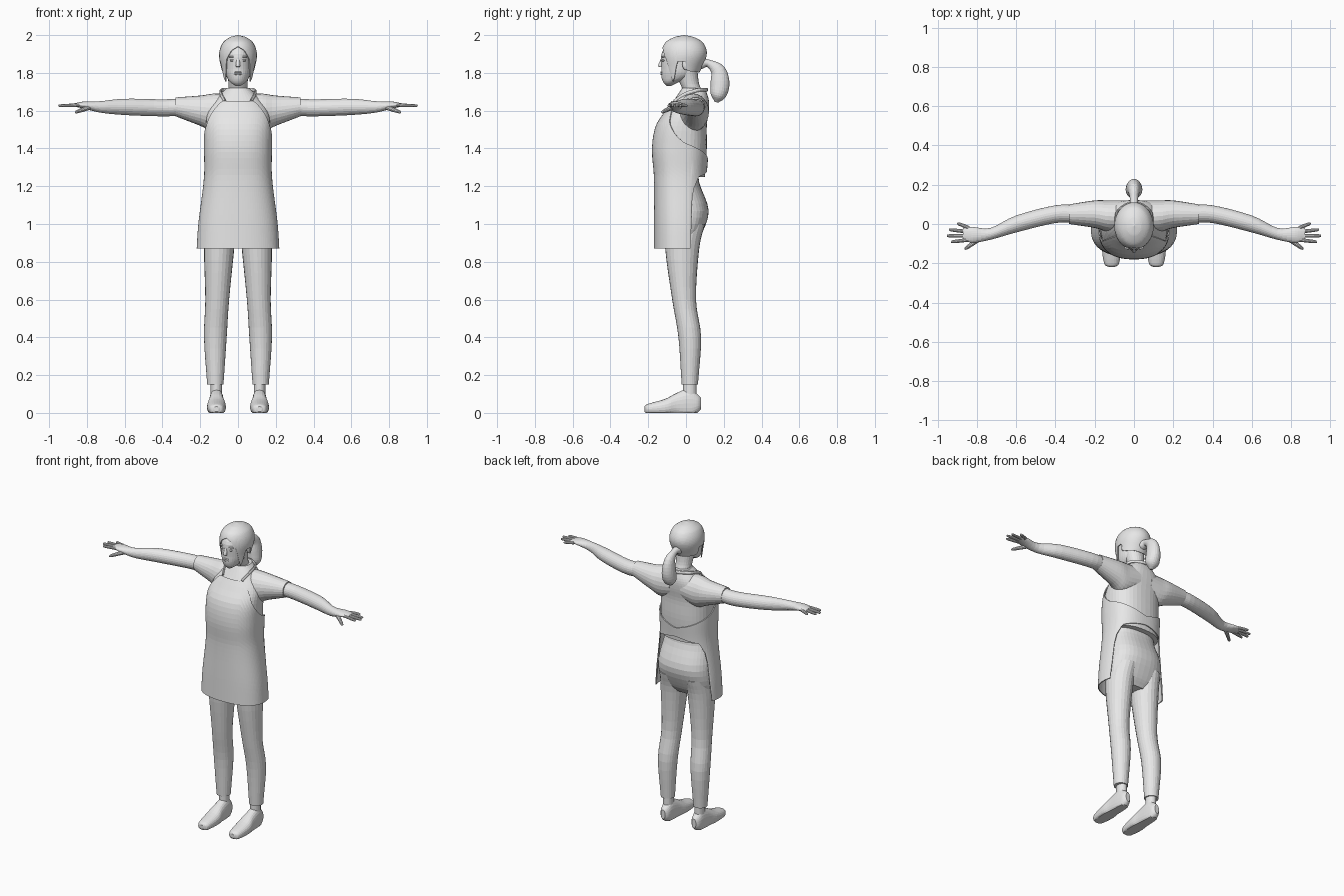
import bpy, bmesh, math
from mathutils import Vector

if "Cube" in bpy.data.objects:
    bpy.data.objects.remove(bpy.data.objects["Cube"])

COLOUR = (0.8, 0.8, 0.8, 1)
grey = bpy.data.materials.new("plain_grey")
grey.use_nodes = True
grey.diffuse_color = COLOUR
grey.node_tree.nodes["Principled BSDF"].inputs["Base Color"].default_value = COLOUR

X, Y, Z = Vector((1, 0, 0)), Vector((0, 1, 0)), Vector((0, 0, 1))
parts = []


def finish(name, bm):
    """Turn a bmesh into a grey object and remember it."""
    bmesh.ops.recalc_face_normals(bm, faces=bm.faces)
    mesh = bpy.data.meshes.new(name)
    bm.to_mesh(mesh)
    bm.free()
    mesh.materials.append(grey)
    part = bpy.data.objects.new(name, mesh)
    bpy.context.collection.objects.link(part)
    parts.append(part)


def sample(rows, key, smooth=True):
    """Interpolate rows (key, values...) smoothly or in straight lines."""
    key = min(max(key, rows[0][0]), rows[-1][0])
    index = 0
    while index < len(rows) - 2 and key > rows[index + 1][0]:
        index += 1
    start, end = rows[index], rows[index + 1]
    before, after = rows[max(index - 1, 0)], rows[min(index + 2, len(rows) - 1)]
    span = end[0] - start[0]
    u = (key - start[0]) / span
    values = []
    for k in range(1, len(start)):
        rise = end[k] - start[k]
        slope_in = slope_out = rise
        if smooth:
            slope_in = (end[k] - before[k]) / (end[0] - before[0]) * span
            slope_out = (after[k] - start[k]) / (after[0] - start[0]) * span
        bend = slope_in + slope_out - 2 * rise
        values.append(start[k] + u * (slope_in + u * (rise - slope_in - bend + u * bend)))
    return values


def squircle(angle, power):
    c, s = math.cos(angle), math.sin(angle)
    return math.copysign(abs(c) ** (2 / power), c), math.copysign(abs(s) ** (2 / power), s)


def loft(name, rows, axis=None, up=Z, sides=24, power=2, side=1, steps=4):
    """Skin oval rings (x, y, z, radius or two radii) along an axis or along their own path."""
    keyed = [(i, *row[:4], row[-1]) for i, row in enumerate(rows)]
    last = (len(rows) - 1) * steps
    points = [sample(keyed, i / steps) for i in range(last + 1)]
    bm = bmesh.new()
    rings = []
    for i, point in enumerate(points):
        ahead, behind = points[min(i + 1, last)], points[max(i - 1, 0)]
        along = axis or (Vector(ahead[:3]) - Vector(behind[:3])).normalized()
        across = up.cross(along).normalized()
        over = along.cross(across)
        ring = []
        for k in range(sides):
            c, s = squircle(math.tau * k / sides, power)
            co = Vector(point[:3]) + across * (c * point[3]) + over * (s * point[-1])
            ring.append(bm.verts.new((co.x * side, co.y, max(co.z, 0))))
        rings.append(ring)
    for ring, following in zip(rings, rings[1:]):
        for k in range(sides):
            bm.faces.new((ring[k - 1], ring[k], following[k], following[k - 1]))
    bm.faces.new(rings[0])
    bm.faces.new(rings[-1])
    finish(name, bm)


def upright(name, rows, **options):
    """Loft upwards from rows (z, centre y, radii across and deep)."""
    loft(name, [(0, y, z, *radii) for z, y, *radii in rows], Z, Y, **options)


def wrap(name, rows, top, bottom, power=2, bias=1, columns=96, steps=26):
    """Sheet wrapped round an upright form between two edges given by angle from the front."""
    bm = bmesh.new()
    lines = []
    for k in range(columns):
        degrees = 360 * k / columns - 180
        high = sample(top, abs(degrees), False)[0]
        low = sample(bottom, abs(degrees), False)[0]
        c, s = squircle(math.radians(degrees), power)
        line = []
        for i in range(steps + 1):
            z = high - (high - low) * (i / steps) ** bias
            middle, across, deep = sample(rows, z)
            line.append(bm.verts.new((across * s, middle - deep * c, z)))
        lines.append(line)
    for k in range(columns):
        here, there = lines[k - 1], lines[k]
        for i in range(steps):
            bm.faces.new((here[i], here[i + 1], there[i + 1], there[i]))
    bmesh.ops.recalc_face_normals(bm, faces=bm.faces)
    bmesh.ops.solidify(bm, geom=bm.faces[:], thickness=0.006)
    finish(name, bm)


def blob(name, location, scale):
    """Stretched sphere."""
    bm = bmesh.new()
    bmesh.ops.create_uvsphere(bm, u_segments=16, v_segments=10, radius=1)
    bmesh.ops.scale(bm, vec=scale, verts=bm.verts)
    bmesh.ops.translate(bm, vec=location, verts=bm.verts)
    finish(name, bm)


# Torso and hips
shirt = [(1.25, -.03, .17, .13), (1.4, -.03, .17, .14), (1.52, -.02, .17, .13),
         (1.6, .01, .16, .11), (1.66, .03, .12, .09), (1.72, .04, .06, .06)]
upright("shirt", shirt, power=2.4, sides=40)
upright("trouser_hips", [(.88, -.02, .12, .06), (.94, -.02, .18, .1), (1.07, -.01, .18, .13),
                         (1.22, -.04, .16, .11), (1.3, -.03, .15, .1)], power=2.4, sides=40)

# Apron: bib lying just over the shirt, flared skirt, band round the waist
bib = [(z, y, across + .01, deep + .01) for z, y, across, deep in shirt]
wrap("apron", [(.85, -.03, .22, .14), (1, -.03, .21, .14)] + bib,
     top=[(0, 1.65), (35, 1.65), (62, 1.54), (95, 1.43), (180, 1.34)],
     bottom=[(0, .87), (110, .87), (113, 1.17), (130, 1.25), (180, 1.28)], power=2.4)

# Strap round the neck
strap = [(.07, -.06, 1.65), (.09, 0, 1.69), (.08, .07, 1.71)]
mirrored = [(-x, y, z) for x, y, z in reversed(strap)]
loft("apron_neck_strap", [(*point, .007, .01) for point in strap + [(0, .11, 1.71)] + mirrored], sides=10)

# Neck, head and face
upright("neck", [(1.68, .05, .05), (1.74, .02, .05), (1.82, 0, .06)])
upright("head", [(1.73, -.09, .01), (1.75, -.08, .04), (1.78, -.05, .06, .08),
                 (1.82, -.04, .07, .09), (1.9, -.03, .07, .1), (1.96, -.02, .05, .07)], sides=32)
upright("nose", [(1.89, -.12, .006), (1.84, -.135, .012), (1.83, -.13, .008)], sides=12)
for name, z in (("upper_lip", 1.803), ("lower_lip", 1.793)):
    blob(name, (0, -.128, z), (.02, .008, .005))

# Hair cap with a centre parting and side locks, tied in a ponytail
wrap("hair", [(1.75, -.03, .08, .07), (1.82, -.02, .09, .1), (1.9, -.01, .1, .12),
              (1.96, -.01, .08, .1), (1.99, -.01, .04, .05), (2, -.01, .001, .001)],
     top=[(0, 2), (180, 2)],
     bottom=[(0, 1.94), (20, 1.92), (38, 1.87), (55, 1.75), (66, 1.78), (74, 1.86),
             (95, 1.86), (106, 1.81), (180, 1.8)], bias=1.7)
loft("ponytail", [(0, .08, 1.85, .03), (0, .12, 1.85, .02), (0, .17, 1.81, .04, .03),
                  (0, .18, 1.74, .05, .04), (0, .17, 1.68, .04), (0, .16, 1.645, .01)], up=X)

for side, word in ((1, "left"), (-1, "right")):
    blob(word + "_ear", (side * .08, 0, 1.845), (.01, .02, .03))
    blob(word + "_eye", (side * .03, -.12, 1.866), (.014, .009, .006))
    blob(word + "_brow", (side * .03, -.12, 1.885), (.02, .009, .004))

    # Sleeve, arm and hand
    loft(word + "_sleeve", [(.04, .04, 1.6, .08, .09), (.13, .04, 1.59, .08, .1),
                            (.2, .05, 1.6, .07, .08), (.33, .05, 1.62, .05)], X, side=side)
    loft(word + "_arm", [(.28, .05, 1.62, .045), (.4, .05, 1.615, .045), (.6, 0, 1.62, .043),
                         (.73, -.05, 1.62, .03), (.82, -.055, 1.63, .04, .018),
                         (.87, -.05, 1.63, .03, .008)], X, side=side)
    for i, (finger, tip) in enumerate((("index", .93), ("middle", .95), ("ring", .94), ("little", .9))):
        root_y, tip_y = .02 * i - .08, .03 * i - .09
        loft(f"{word}_{finger}_finger", [(.84, root_y, 1.63, .01), (tip - .01, tip_y, 1.626, .008),
                                         (tip, tip_y, 1.625, .002)], sides=10, side=side)
    loft(word + "_thumb", [(.78, -.07, 1.62, .014), (.85, -.12, 1.595, .009), (.86, -.13, 1.59, .002)],
         sides=10, side=side)

    # Trouser leg, ankle and shoe
    loft(word + "_trouser_leg", [(.09, 0, 1, .08, .1), (.1, -.02, .87, .08, .09), (.11, -.01, .6, .063),
                                 (.12, .02, .4, .06), (.12, .02, .15, .043)], Z, Y, side=side)
    loft(word + "_ankle", [(.115, .02, .17, .03, .036), (.115, .02, .07, .03, .036)], Z, Y, side=side)
    shoe = [(.08, .05, .015, .03), (.06, .05, .03, .05), (.02, .05, .037, .08), (-.05, .045, .042, .06),
            (-.11, .03, .05, .044), (-.2, .02, .038, .028), (-.22, .02, .012, .014)]
    loft(word + "_shoe", [(.114, *ring) for ring in shoe], Y, power=2.3, side=side)

# Smooth shading with sharp hems
for item in bpy.context.view_layer.objects:
    item.select_set(item in parts)
bpy.context.view_layer.objects.active = parts[0]
bpy.ops.object.shade_smooth_by_angle(angle=math.radians(50))
